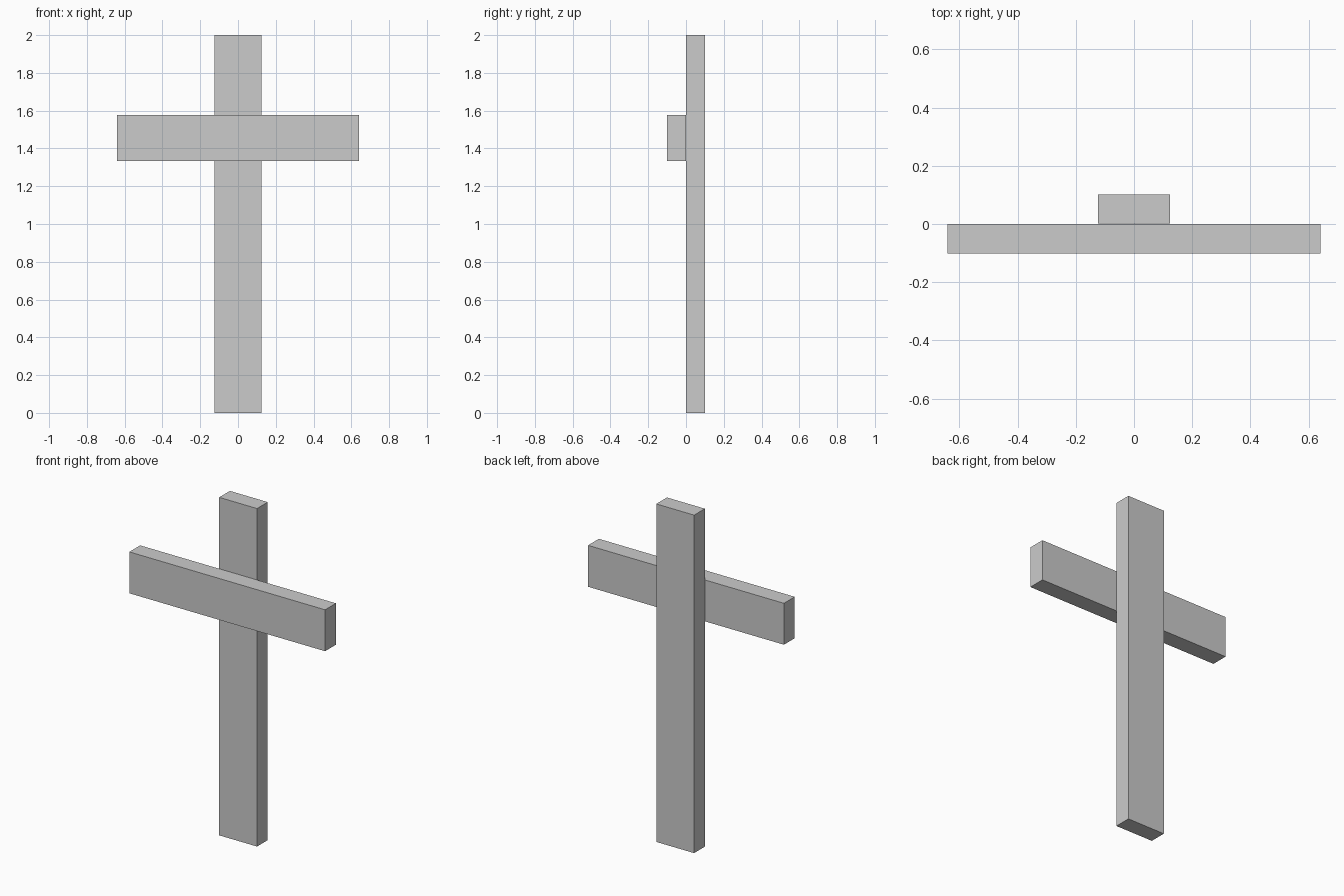
import bpy

if "Cube" in bpy.data.objects:
    bpy.data.objects.remove(bpy.data.objects["Cube"])


def beam(name, x, y, z):
    """Box spanning the given (min, max) ranges."""
    spans = (x, y, z)
    bpy.ops.mesh.primitive_cube_add(size=1, location=[(a + b) / 2 for a, b in spans])
    obj = bpy.context.object
    obj.name = name
    obj.scale = [b - a for a, b in spans]
    bpy.ops.object.transform_apply(location=False, rotation=False, scale=True)
    return obj


# Upright plank behind
beam("upright_post", (-0.124, 0.124), (0.001, 0.101), (0, 2))

# Crossbar fixed to the front face of the post
beam("crossbar", (-0.641, 0.641), (-0.101, 0.0), (1.333, 1.578))
